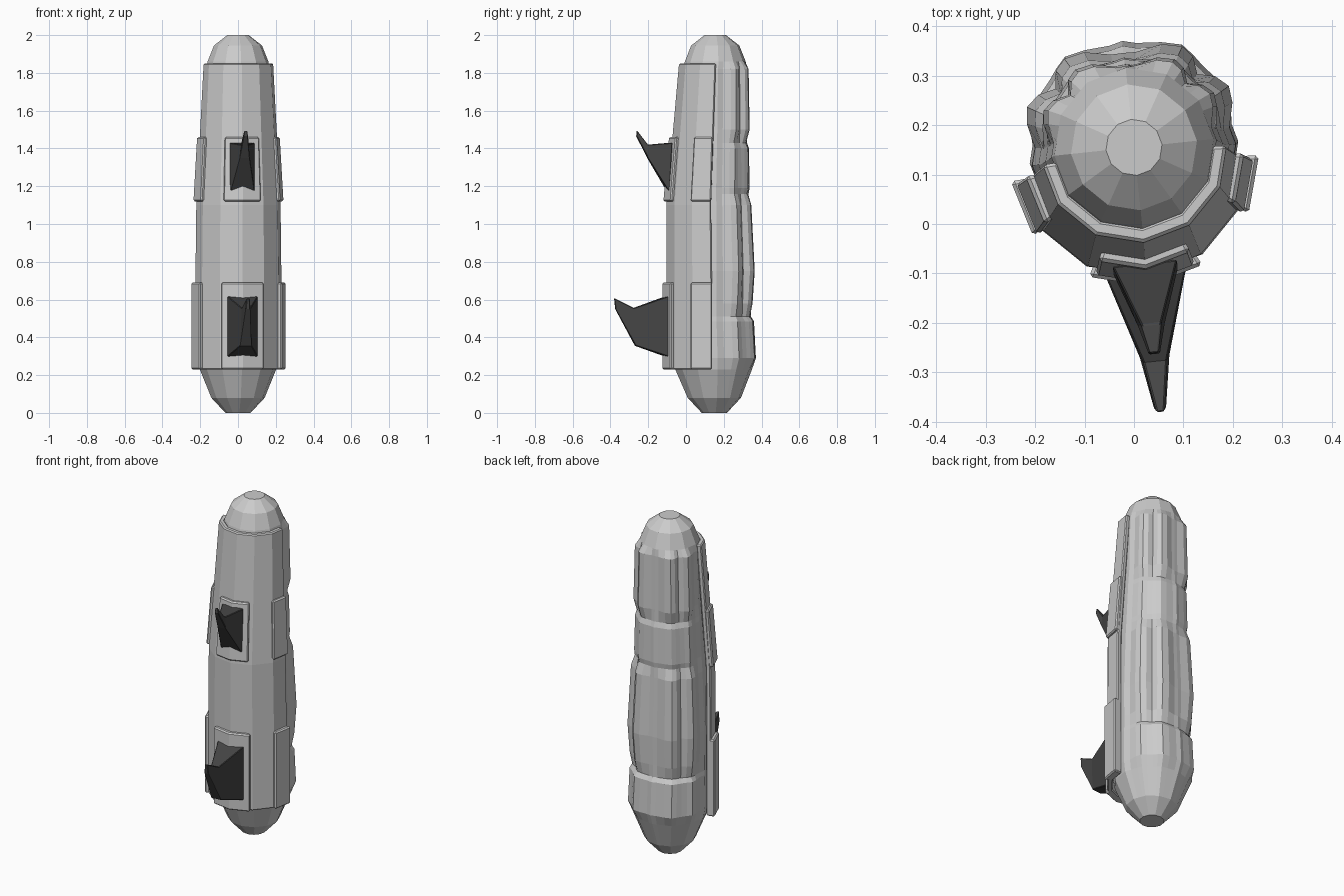
import bpy, bmesh, math

if "Cube" in bpy.data.objects:
    bpy.data.objects.remove(bpy.data.objects["Cube"])

FRONT = -84  # every part is turned 6 degrees round the upright axis


def place(cy, r, rel, z):
    a = math.radians(FRONT + rel)
    return (r * math.cos(a), cy + r * math.sin(a), z)


def gon(rel):
    # radius factor of a 12-sided section, corners every 30 degrees
    d = rel % 30 - 15
    return math.cos(math.radians(15)) / math.cos(math.radians(d))


def loft(name, rings, mat=None, bevel=0):
    bm = bmesh.new()
    vs = [[bm.verts.new(p) for p in ring] for ring in rings]
    n = len(rings[0])
    for lo, hi in zip(vs, vs[1:]):
        for i in range(n):
            j = (i + 1) % n
            bm.faces.new((lo[i], lo[j], hi[j], hi[i]))
    bm.faces.new(vs[0][::-1])
    bm.faces.new(vs[-1])
    bmesh.ops.recalc_face_normals(bm, faces=bm.faces)
    me = bpy.data.meshes.new(name)
    bm.to_mesh(me)
    bm.free()
    ob = bpy.data.objects.new(name, me)
    bpy.context.collection.objects.link(ob)
    if mat:
        me.materials.append(mat)
    if bevel:
        m = ob.modifiers.new("edge", 'BEVEL')
        m.width = bevel
        m.segments = 1
        m.limit_method = 'ANGLE'
        m.angle_limit = math.radians(50)
    return ob


# Core body: 12-sided capsule with raised muscle lobes round the back
half = [0, 7, 20, 30, 37, 44, 52, 60, 68, 80, 90, 120, 150]
offsets = half + [180] + [360 - a for a in half[:0:-1]]
LOBES = {20: 1, 30: 1.1, 37: 1, 44: .25, 52: .9, 60: 1, 68: .8, 7: .2}
BAND = {0: .6, 7: .6, 20: 1, 30: 1.1, 37: 1, 44: .8, 52: .7, 60: .8, 68: .6}
# z, centre y, radius, lobe height, band height
rows = [(0, .15, .067, 0, 0), (.08, .15, .142, 0, 0), (.23, .145, .203, 0, .004),
        (.29, .145, .212, 0, .024), (.485, .14, .208, 0, .022), (.51, .14, .205, .006, 0),
        (.58, .14, .205, .02, 0), (.75, .14, .207, .03, 0), (1.10, .14, .194, .024, 0),
        (1.16, .14, .19, .004, .004), (1.19, .14, .188, 0, .016), (1.40, .145, .18, 0, .016),
        (1.43, .145, .178, .004, .002), (1.50, .148, .174, .026, 0), (1.82, .152, .168, .022, 0),
        (1.86, .155, .162, 0, 0), (1.945, .155, .128, 0, 0), (2.0, .155, .057, 0, 0)]
rings = []
for z, cy, r, la, ba in rows:
    ring = []
    for o in offsets:
        k = min(o, 360 - o)
        rad = r * gon(o) + la * LOBES.get(k, 0) + ba * BAND.get(k, 0)
        ring.append(place(cy, rad, o + 180, z))
    rings.append(ring)
loft("core_body", rings)


def shell(name, levels, angles, thick, bevel):
    # curved plate: outer edge of each level out and back along the inner edge
    rings = []
    for z, cy, r in levels:
        rings.append([place(cy, r * gon(a), a, z) for a in angles] +
                     [place(cy, (r - thick) * gon(a), a, z) for a in reversed(angles)])
    loft(name, rings, bevel=bevel)


# Front armour plate
shell("front_plate", [(.23, .13, .236), (.6, .13, .236), (1.1, .125, .23), (1.85, .152, .19)],
      [-86, -60, -30, 0, 30, 60, 86], .03, .006)

# Raised pads: one in front and one on each side, on two levels
low = [(.23, .13, .257), (.69, .13, .257)]
high = [(1.12, .125, .246), (1.46, .135, .226)]
for label, lv, w in (("lower", low, 27), ("upper", high, 25)):
    shell(label + "_front_pad", lv, [-w, 0, w], .035, .007)
    shell(label + "_right_pad", lv, [59, 86], .035, .007)
    shell(label + "_left_pad", lv, [-86, -59], .035, .007)

# Dark hooked spikes
dark = bpy.data.materials.new("dark_horn")
dark.diffuse_color = (.06, .06, .06, 1)
dark.use_nodes = True
dark.node_tree.nodes["Principled BSDF"].inputs["Base Color"].default_value = dark.diffuse_color


def spike(name, sections):
    # each section: outward distance low/high, height low/high, half widths low/high
    c, s = math.cos(math.radians(FRONT)), math.sin(math.radians(FRONT))
    rings = []
    for u0, u1, z0, z1, w0, w1 in sections:
        rings.append([(u * c - w * s, .13 + u * s + w * c, z) for u, z, w in
                      ((u0, z0, -w0), (u0, z0, w0), (u1, z1, w1), (u1, z1, -w1))])
    loft(name, rings, dark, .003)


spike("lower_spike", [(.225, .225, .295, .62, .083, .083),
                      (.40, .41, .355, .555, .03, .024),
                      (.507, .513, .55, .607, .012, .008)])
spike("upper_spike", [(.225, .21, 1.17, 1.43, .066, .066),
                      (.335, .335, 1.35, 1.42, .028, .02),
                      (.395, .392, 1.465, 1.495, .012, .008)])
